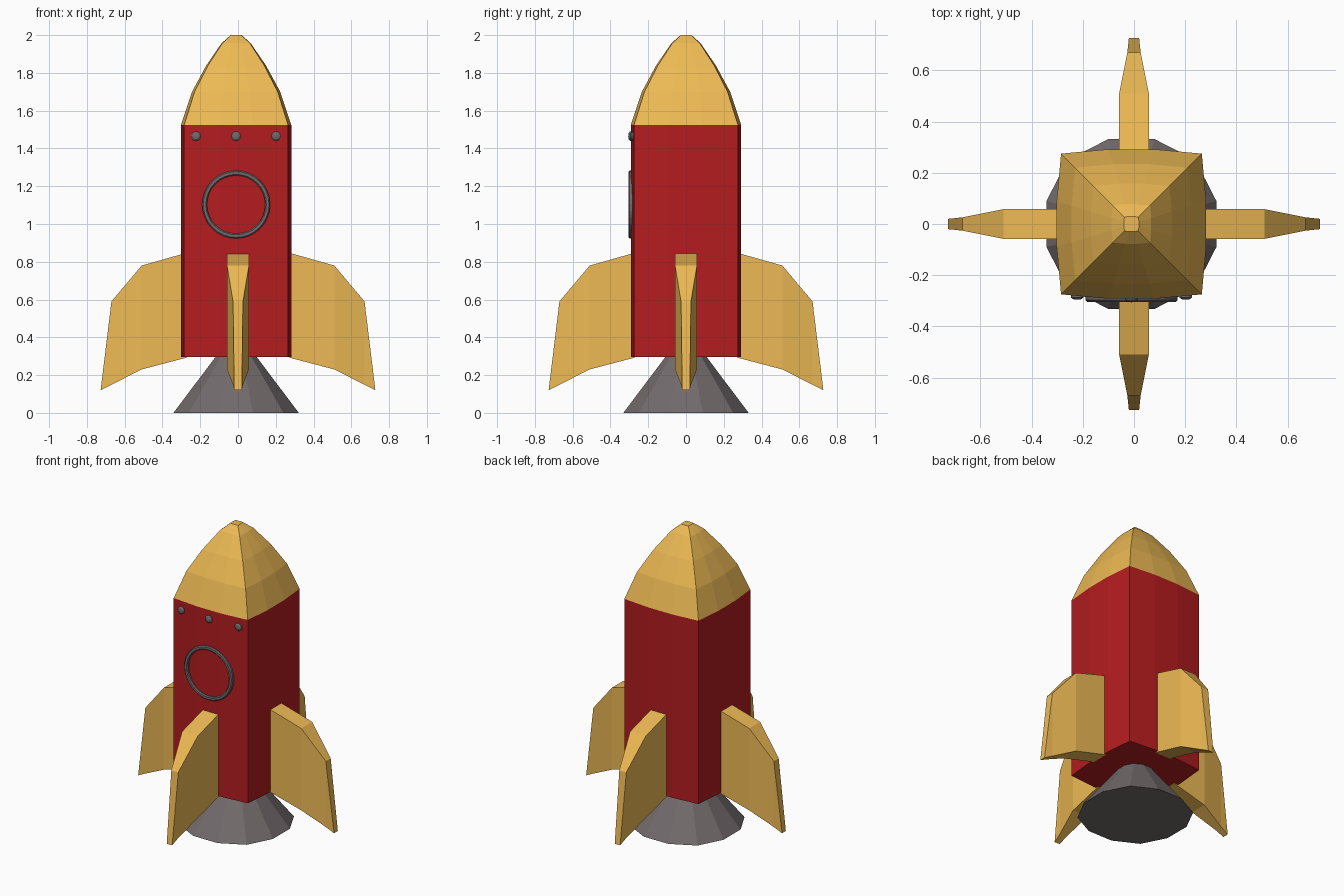
import bpy, bmesh, math
from mathutils import Matrix, Vector

if "Cube" in bpy.data.objects:
    bpy.data.objects.remove(bpy.data.objects["Cube"])

CX = -0.01  # hull sits slightly left of the fins


def material(name, rgb):
    m = bpy.data.materials.new(name)
    m.diffuse_color = (*rgb, 1)
    m.use_nodes = True
    m.node_tree.nodes["Principled BSDF"].inputs["Base Color"].default_value = m.diffuse_color
    return m


RED = material("red_paint", (0.46, 0.012, 0.014))
GOLD = material("yellow_paint", (0.85, 0.49, 0.09))
GREY = material("dark_metal", (0.17, 0.145, 0.15))


def finish(name, bm, mat):
    bmesh.ops.recalc_face_normals(bm, faces=bm.faces)
    me = bpy.data.meshes.new(name)
    bm.to_mesh(me)
    bm.free()
    me.materials.append(mat)
    ob = bpy.data.objects.new(name, me)
    bpy.context.collection.objects.link(ob)
    return ob


def section(corner, mid, split):
    """12-point bowed square: a corner and two side points per quarter."""
    pts = []
    for q in range(4):
        rot = Matrix.Rotation(q * math.pi / 2, 2)
        pts += [rot @ Vector(p) for p in ((corner, -corner), (mid, -split), (mid, split))]
    return pts


def loft(name, shape, levels, mat, cap_bottom=False, cap_top=False):
    """Stack scaled copies of a section; levels are (z, scale)."""
    bm = bmesh.new()
    rings = [[bm.verts.new((CX + p.x * s, p.y * s, z)) for p in shape] for z, s in levels]
    for a, b in zip(rings, rings[1:]):
        for i in range(len(shape)):
            j = (i + 1) % len(shape)
            bm.faces.new((a[i], a[j], b[j], b[i]))
    if cap_bottom:
        bm.faces.new(rings[0][::-1])
    if cap_top:
        bm.faces.new(rings[-1])
    return finish(name, bm, mat)


# Hull, nose and exhaust
hull = section(0.275, 0.292, 0.09)
loft("body", hull, [(0.295, 1), (1.525, 1)], RED, cap_bottom=True)
loft("nose_cone", hull, [(1.525, 1), (1.70, 0.80), (1.84, 0.54), (1.957, 0.265), (2.0, 0.10)],
     GOLD, cap_top=True)
loft("exhaust_nozzle", section(0.25, 0.332, 0.09), [(0, 1), (0.295, 0.33)], GREY, cap_bottom=True)

# Fins: stations of (distance out, lower z, upper z, half thickness)
STATIONS = [(0.27, 0.293, 0.848, 0.058), (0.51, 0.23, 0.78, 0.058),
            (0.67, 0.149, 0.59, 0.026), (0.727, 0.12, 0.122, 0.02)]
for k, side in enumerate(("right", "back", "left", "front")):
    bm = bmesh.new()
    rings = [[bm.verts.new(p) for p in ((r, -t, lo), (r, t, lo), (r, t, hi), (r, -t, hi))]
             for r, lo, hi, t in STATIONS]
    for a, b in zip(rings, rings[1:]):
        for i in range(4):
            j = (i + 1) % 4
            bm.faces.new((a[i], a[j], b[j], b[i]))
    bm.faces.new(rings[0])
    bm.faces.new(rings[-1])
    bm.transform(Matrix.Rotation(k * math.pi / 2, 4, 'Z'))
    finish(side + "_fin", bm, GOLD)


def lathe_front(name, profile, x, z, sides, mat):
    """Spin a (radius, y) profile around an axis pointing out of the front."""
    bm = bmesh.new()
    vs = [bm.verts.new((r, y, 0)) for r, y in profile]
    edges = [bm.edges.new(e) for e in zip(vs, vs[1:])]
    bmesh.ops.spin(bm, geom=vs + edges, cent=(0, 0, 0), axis=(0, 1, 0),
                   angle=2 * math.pi, steps=sides)
    bmesh.ops.remove_doubles(bm, verts=bm.verts, dist=1e-4)
    bm.transform(Matrix.Translation((x, 0, z)))
    return finish(name, bm, mat)


# Porthole ring
lathe_front("porthole_ring",
            [(0.154, -0.28), (0.154, -0.298), (0.16, -0.304), (0.174, -0.304),
             (0.18, -0.298), (0.18, -0.28)], CX, 1.103, 32, GREY)

# Rivets under the nose
for name, dx, y in (("left", -0.212, -0.281), ("middle", 0, -0.291), ("right", 0.212, -0.281)):
    lathe_front(name + "_rivet",
                [(0.025, y + 0.012), (0.025, y - 0.006), (0.016, y - 0.013), (0, y - 0.015)],
                CX + dx, 1.465, 12, GREY)
